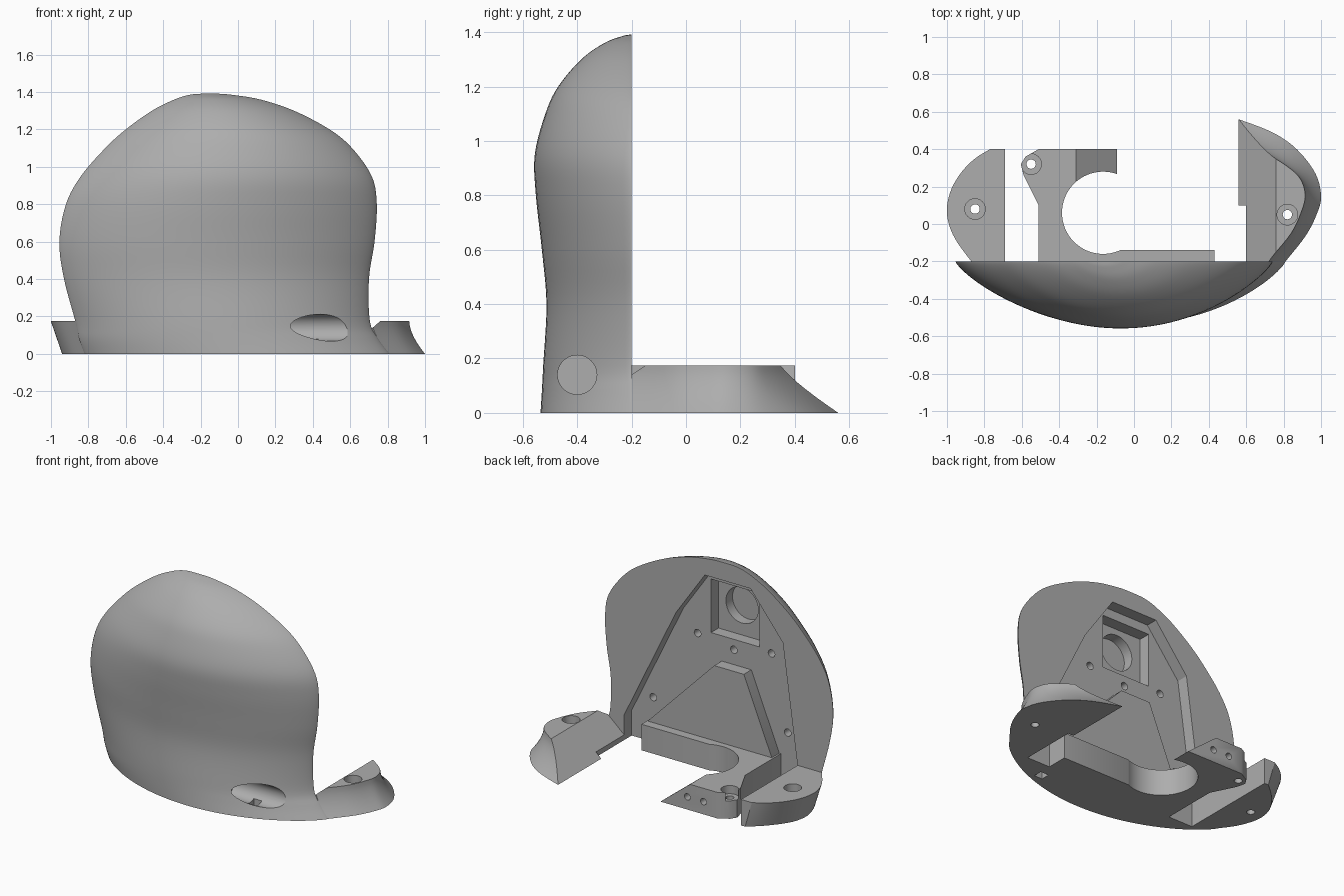
import bpy, bmesh, math
from mathutils import Vector

cube = bpy.data.objects.get("Cube")
if cube:
    bpy.data.objects.remove(cube, do_unlink=True)

grey = bpy.data.materials.new("plain_grey")
grey.use_nodes = True
COLOUR = (0.42, 0.42, 0.42, 1)
grey.diffuse_color = COLOUR
grey.node_tree.nodes["Principled BSDF"].inputs["Base Color"].default_value = COLOUR

BACK, FLOOR, TOP = -0.2, -0.28, 0.175   # shell back, pocket floor, foot height


def loft(name, rings):
    """Closed solid through rings that all have the same point count."""
    bm = bmesh.new()
    loops = [[bm.verts.new(p) for p in ring] for ring in rings]
    n = len(rings[0])
    for a, b in zip(loops, loops[1:]):
        for i in range(n):
            j = (i + 1) % n
            bm.faces.new((a[i], a[j], b[j], b[i]))
    bm.faces.new(loops[0])
    bm.faces.new(loops[-1])
    bmesh.ops.recalc_face_normals(bm, faces=bm.faces)
    mesh = bpy.data.meshes.new(name)
    bm.to_mesh(mesh)
    bm.free()
    mesh.materials.append(grey)
    obj = bpy.data.objects.new(name, mesh)
    bpy.context.collection.objects.link(obj)
    return obj


def prism(name, pts, axis, lo, hi):
    """Extrude a 2D outline along one axis."""
    put = {"x": lambda p, h: (h, p[0], p[1]),
           "y": lambda p, h: (p[0], h, p[1]),
           "z": lambda p, h: (p[0], p[1], h)}[axis]
    return loft(name, [[put(p, h) for p in pts] for h in (lo, hi)])


def circle(cx, cy, r, n=32):
    return [(cx + r * math.cos(math.tau * i / n), cy + r * math.sin(math.tau * i / n))
            for i in range(n)]


def rect(x0, x1, y0, y1):
    return [(x0, y0), (x1, y0), (x1, y1), (x0, y1)]


def spline(points, steps):
    """Catmull-Rom curve through the points."""
    p = [Vector(q) for q in points]
    p = [p[0]] + p + [p[-1]]
    out = []
    for a, b, c, d in zip(p, p[1:], p[2:], p[3:]):
        for i in range(steps):
            t = i / steps
            out.append(0.5 * (2 * b + (c - a) * t + (2 * a - 5 * b + 4 * c - d) * t * t
                              + (3 * b - a - 3 * c + d) * t ** 3))
    return out + [p[-1]]


def cut(obj, *cutters):
    bpy.context.view_layer.objects.active = obj
    for c in cutters:
        mod = obj.modifiers.new("cut", "BOOLEAN")
        mod.operation = "DIFFERENCE"
        mod.solver = "EXACT"
        mod.object = c
        bpy.ops.object.modifier_apply(modifier=mod.name)
        bpy.data.objects.remove(c, do_unlink=True)


def screw_hole(obj, x, y):
    cut(obj, prism("bore", circle(x, y, 0.025, 20), "z", -0.1, 0.3),
        prism("counterbore", circle(x, y, 0.055), "z", 0.12, 0.3))


# Domed front shell: z, left edge, right edge, front depth
rows = [(0, -0.82, 0.81, -0.535), (0.08, -0.85, 0.75, -0.53), (0.175, -0.87, 0.705, -0.525),
        (0.4, -0.93, 0.70, -0.513), (0.6, -0.955, 0.73, -0.53), (0.8, -0.92, 0.742, -0.552),
        (0.95, -0.84, 0.715, -0.556), (1.1, -0.71, 0.61, -0.517), (1.2, -0.6, 0.49, -0.47),
        (1.3, -0.46, 0.3, -0.385), (1.36, -0.34, 0.12, -0.3), (1.385, -0.26, -0.03, -0.235),
        (1.391, -0.2, -0.1, -0.205)]
rings = []
for z, left, right, front in spline([r + () for r in rows], 5):
    ring = []
    for i in range(49):
        a = math.pi * i / 48
        u = -math.cos(a)
        ring.append(((left + right) / 2 + u * (right - left) / 2,
                     BACK + (front - BACK) * max(0, 1 - u * u) ** 0.8, z))
    rings.append(ring)
shell = loft("front_shell", rings)

# Pocket in the back of the shell, with a stepped square and round recess
cut(shell,
    prism("pocket", [(0.6, -0.1), (0.6, 0.17), (0.215, 0.96), (0, 1.27), (-0.34, 1.27),
                     (-0.58, 0.97), (-0.69, 0.17), (-0.69, -0.1)], "y", FLOOR, 0.1),
    prism("square_recess", rect(-0.35, 0.01, 0.85, 1.21), "y", -0.36, -0.25),
    prism("round_recess", circle(-0.165, 1.05, 0.12, 48), "y", -0.43, -0.3))
for x, z in [(0.11, 0.82), (-0.16, 0.78), (-0.44, 0.83), (0.44, 0.3), (-0.56, 0.33)]:
    cut(shell, prism("screw", circle(x, z, 0.025, 16), "y", -0.36, -0.25))

# Sideways round scoop with a small slot through the bottom
cut(shell, prism("scoop", circle(0.14, -0.4, 0.072, 48) and circle(-0.4, 0.14, 0.072, 48),
                 "x", 0.2, 0.9),
    prism("slot", rect(0.37, 0.43, -0.42, -0.36), "z", -0.1, 0.17))

# Raised block on the pocket floor
block = prism("raised_block", [(0.43, 0.1), (0.43, 0.17), (-0.07, 0.68), (-0.29, 0.68),
                               (-0.5, 0.17), (-0.5, 0.1)], "y", FLOOR - 0.005, BACK)

# Ledge and inner foot with wheel well, ramp and screw holes
inner = prism("inner_foot", [(-0.51, FLOOR - 0.005), (-0.51, 0.1), (-0.59, 0.26), (-0.605, 0.32),
                             (-0.58, 0.36), (-0.51, 0.4), (-0.09, 0.4), (-0.09, 0.2),
                             (-0.1, -0.14), (0.43, -0.14), (0.43, FLOOR - 0.005)], "z", 0, TOP)
ramp = [(-0.31, TOP), (-0.09, 0.0), (0, 0), (0, 0.3), (-0.31, 0.3)]
cut(inner, prism("wheel_well", circle(-0.165, 0.06, 0.22, 64), "z", -0.1, 0.3),
    prism("ramp", ramp, "y", 0.2, 0.5))
screw_hole(inner, -0.55, 0.32)
for x in (-0.29, -0.41):
    cut(inner, prism("back_screw", circle(x, 0.085, 0.022, 16), "y", 0.3, 0.5))


def foot(name, low, high, inside, power):
    """Curved outer wall from the low outline to the high one, straight inside."""
    low, high = spline(low, 5), spline(high, 5)
    levels = []
    for k in range(9):
        s = (1 - k / 8) ** power
        z = TOP * k / 8
        levels.append([(*h.lerp(l, s), z) for l, h in zip(low, high)]
                      + [(x, y, z) for x, y in inside])
    return loft(name, levels)


# Flared foot on the +x side, with a sloping inner face
flared = foot("flared_foot",
              [(0.81, BACK), (0.92, -0.06), (0.98, 0.06), (1, 0.15), (0.97, 0.27),
               (0.87, 0.4), (0.74, 0.49), (0.56, 0.56)],
              [(0.715, BACK), (0.84, -0.05), (0.9, 0.08), (0.915, 0.16), (0.89, 0.24),
               (0.83, 0.3), (0.72, 0.37), (0.56, 0.45)],
              [(0.56, 0.1), (0.6, 0.1), (0.6, BACK)], 1.7)
cut(flared, prism("slope", [(0.56, 0), (0.76, TOP), (0.76, 0.3), (0.4, 0.3), (0.4, 0)],
                  "y", -0.3, 0.7))
screw_hole(flared, 0.82, 0.05)

# Rounded foot on the -x side
rounded = foot("rounded_foot",
               [(-0.82, BACK), (-0.89, -0.1), (-0.93, 0), (-0.94, 0.08), (-0.92, 0.17),
                (-0.87, 0.25), (-0.8, 0.33), (-0.72, 0.4)],
               [(-0.87, BACK), (-0.95, -0.09), (-0.99, 0), (-1, 0.09), (-0.975, 0.19),
                (-0.92, 0.28), (-0.85, 0.35), (-0.77, 0.4)],
               [(-0.69, 0.4), (-0.69, BACK)], 1)
screw_hole(rounded, -0.85, 0.08)

# Smooth curved walls, keep cut edges sharp
bpy.ops.object.select_all(action="DESELECT")
for obj in (shell, block, inner, flared, rounded):
    obj.select_set(True)
    bpy.context.view_layer.objects.active = obj
bpy.ops.object.shade_smooth_by_angle(angle=math.radians(30))
